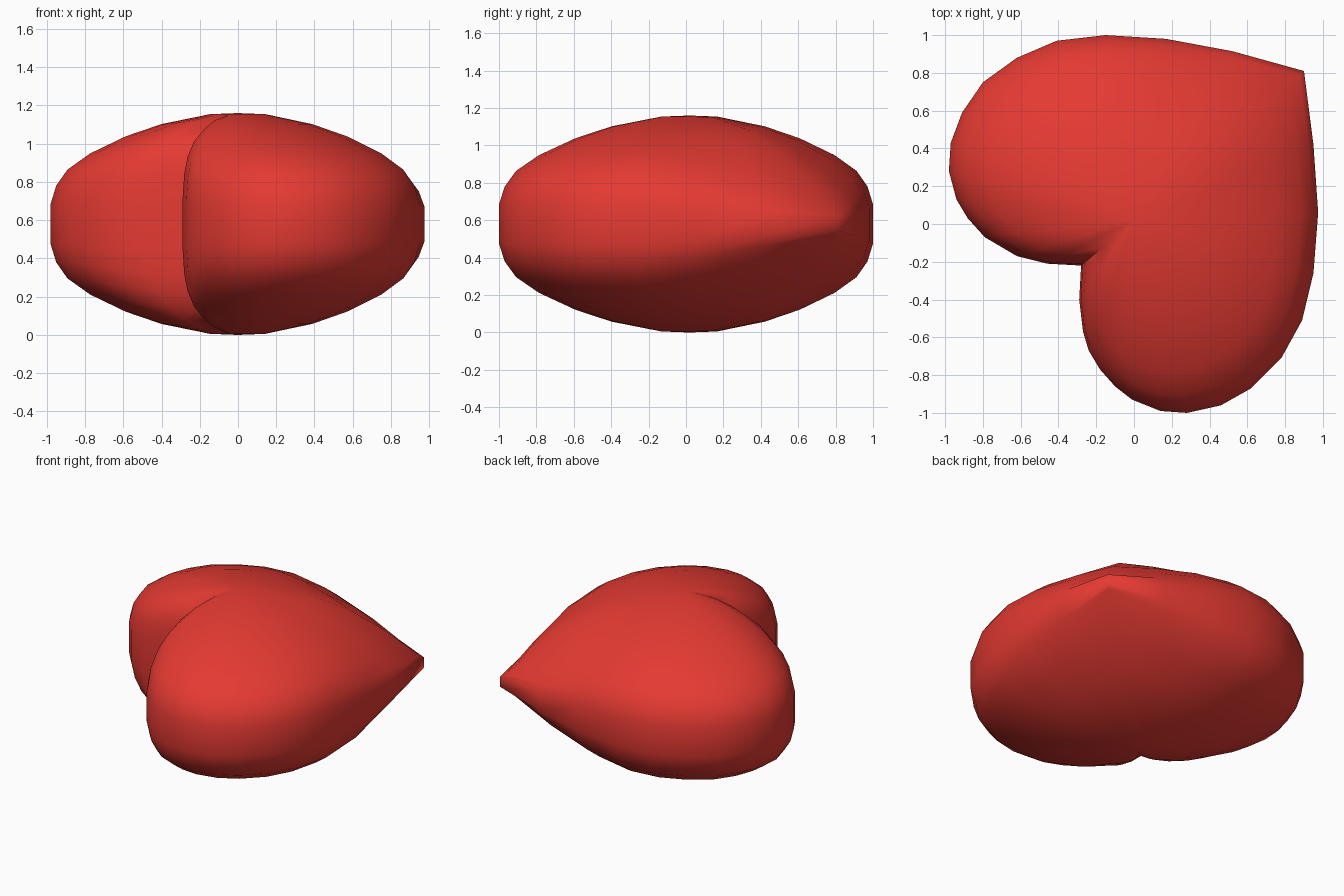
import bpy, bmesh, math

if "Cube" in bpy.data.objects:
    bpy.data.objects.remove(bpy.data.objects["Cube"])

red = bpy.data.materials.new("heart red")
red.diffuse_color = (0.78, 0.042, 0.032, 1)
red.use_nodes = True
red.node_tree.nodes["Principled BSDF"].inputs["Base Color"].default_value = red.diffuse_color

# Heart outline seen from above: tip, back lobe, cleft, front lobe
outline = [(.9, .81), (.52, .915), (.17, .98), (-.15, 1), (-.41, .97), (-.62, .88),
           (-.8, .75), (-.91, .59), (-.97, .43), (-.98, .28), (-.94, .13), (-.88, .03),
           (-.79, -.07), (-.62, -.17), (-.46, -.21), (-.28, -.22), (-.29, -.4),
           (-.27, -.57), (-.24, -.67), (-.18, -.77), (-.1, -.86), (-.01, -.93),
           (.14, -.99), (.28, -1), (.46, -.96), (.62, -.87), (.78, -.71), (.89, -.51),
           (.95, -.26), (.975, .06), (.95, .42)]
N = len(outline)
TIP, CLEFT = 0, 15
CX, CY, HALF = 0.0, 0.02, 0.58

# Dome profile: ring scale, then height fraction at side, tip and cleft
rings = [(1, .18, .06, .22), (.97, .345, .09, .46), (.91, .49, .2, .62),
         (.79, .635, .41, .76), (.6, .79, .68, .87), (.41, .9, .86, .94),
         (.15, .99, .985, .992)]
tip_weight = {0: 1, 1: .55, 2: .2}
cleft_weight = {0: 1, 1: .9, 2: .6, 3: .25}


def steps(i, j):
    return min((i - j) % N, (j - i) % N)


bm = bmesh.new()
loops = []
for sign, order in ((-1, reversed(rings)), (1, rings)):
    for s, side, tip, cleft in order:
        loop = []
        for i, (x, y) in enumerate(outline):
            t = tip_weight.get(steps(i, TIP), 0)
            c = cleft_weight.get(steps(i, CLEFT), 0)
            h = side + t * (tip - side) + c * (cleft - side)
            loop.append(bm.verts.new((CX + (x - CX) * s, CY + (y - CY) * s,
                                      HALF + sign * HALF * h)))
        loops.append(loop)
for a, b in zip(loops, loops[1:]):
    for i in range(N):
        j = (i + 1) % N
        bm.faces.new((a[i], a[j], b[j], b[i]))
# Close bottom and top
for loop, z in ((loops[0], 0), (loops[-1], 2 * HALF)):
    centre = bm.verts.new((CX, CY, z))
    for i in range(N):
        bm.faces.new((loop[i], loop[(i + 1) % N], centre))
bmesh.ops.recalc_face_normals(bm, faces=bm.faces)

me = bpy.data.meshes.new("heart")
bm.to_mesh(me)
bm.free()
me.materials.append(red)
heart = bpy.data.objects.new("heart", me)
bpy.context.collection.objects.link(heart)
bpy.context.view_layer.objects.active = heart
heart.select_set(True)
bpy.ops.object.shade_smooth_by_angle(angle=math.radians(50))
